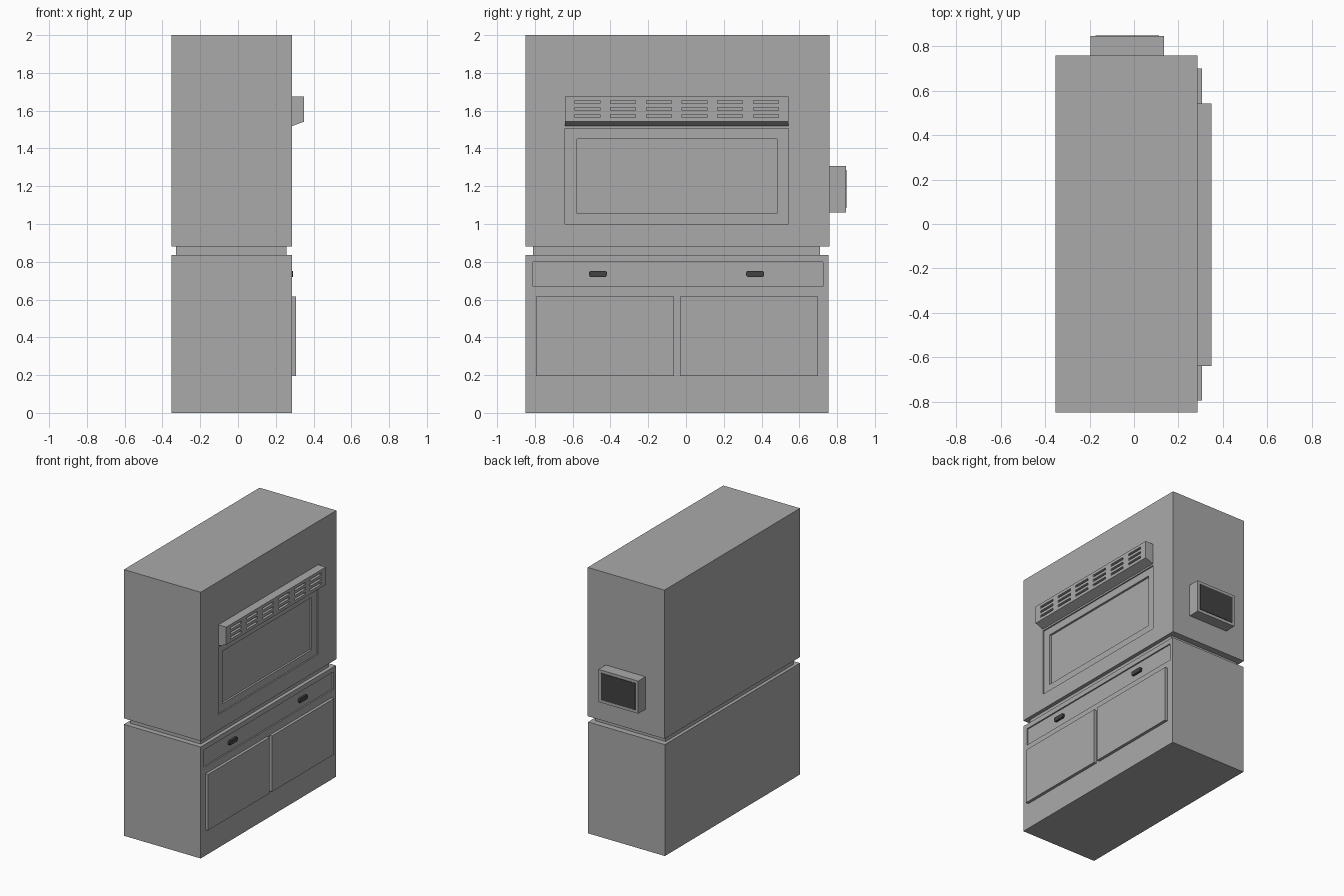
import bpy, bmesh
from mathutils import Matrix

if "Cube" in bpy.data.objects:
    bpy.data.objects.remove(bpy.data.objects["Cube"])


def material(name, v):
    m = bpy.data.materials.new(name)
    m.diffuse_color = (v, v, v, 1)
    m.use_nodes = True
    m.node_tree.nodes["Principled BSDF"].inputs["Base Color"].default_value = m.diffuse_color
    return m


GREY = material("cabinet grey", 0.40)
DARK = material("dark grey", 0.055)


def finish(name, bm, mat):
    bmesh.ops.recalc_face_normals(bm, faces=bm.faces)
    me = bpy.data.meshes.new(name)
    bm.to_mesh(me)
    bm.free()
    me.materials.append(mat)
    ob = bpy.data.objects.new(name, me)
    bpy.context.collection.objects.link(ob)
    return ob


def boxes(name, extents, mat=GREY):
    """One object from boxes given as (x0, x1, y0, y1, z0, z1)."""
    bm = bmesh.new()
    for x0, x1, y0, y1, z0, z1 in extents:
        place = Matrix.Translation(((x0 + x1) / 2, (y0 + y1) / 2, (z0 + z1) / 2))
        bmesh.ops.create_cube(bm, size=1, matrix=place @ Matrix.Diagonal((x1 - x0, y1 - y0, z1 - z0, 1)))
    return finish(name, bm, mat)


def prism(name, points, offset, mat):
    """Extrude a flat outline by an offset vector."""
    bm = bmesh.new()
    face = bm.faces.new([bm.verts.new(p) for p in points])
    ext = bmesh.ops.extrude_face_region(bm, geom=[face], use_keep_orig=True)
    bmesh.ops.translate(bm, vec=offset, verts=[v for v in ext["geom"] if isinstance(v, bmesh.types.BMVert)])
    return finish(name, bm, mat)


def cut(ob, extents):
    """Carve box-shaped recesses out of an object."""
    cutter = boxes("cutter", extents)
    cutter.hide_render = True
    mod = ob.modifiers.new("recess", "BOOLEAN")
    mod.operation = "DIFFERENCE"
    mod.solver = "EXACT"
    mod.object = cutter
    bpy.context.view_layer.objects.active = ob
    bpy.ops.object.modifier_apply(modifier=mod.name)
    bpy.data.objects.remove(cutter)


F = 0.285   # x of the working face
B = -0.353  # x of the rear face

# Upper cabinet with shallow door recess and deeper window
upper = boxes("upper_cabinet", [(B, F, -0.85, 0.76, 0.882, 2.0)])
cut(upper, [(F - 0.01, F + 0.1, -0.64, 0.543, 1.0, 1.505)])
cut(upper, [(F - 0.025, F + 0.1, -0.578, 0.482, 1.055, 1.45)])

# Recessed neck between the cabinets
boxes("neck", [(-0.328, 0.257, -0.81, 0.71, 0.83, 0.89)])

# Lower cabinet with drawer recess
lower = boxes("lower_cabinet", [(B, F, -0.85, 0.755, 0, 0.837)])
cut(lower, [(F - 0.01, F + 0.1, -0.81, 0.725, 0.67, 0.80)])

# Lower doors
for side, y in (("left", -0.795), ("right", -0.032)):
    boxes(side + "_door", [(F - 0.005, 0.307, y, y + 0.732, 0.195, 0.615)])

# Drawer handles: chamfered plates
for side, y in (("left", -0.466), ("right", 0.366)):
    outline = [(-0.048, -0.007), (-0.041, -0.016), (0.041, -0.016), (0.048, -0.007),
               (0.048, 0.007), (0.041, 0.016), (-0.041, 0.016), (-0.048, 0.007)]
    prism(side + "_handle", [(F - 0.012, y + a, 0.736 + b) for a, b in outline], (0.018, 0, 0), DARK)

# Vent hood with slanted underside and rows of slots
profile = [(F - 0.005, 1.675), (0.35, 1.675), (0.35, 1.542), (F - 0.005, 1.516)]
hood = prism("vent_hood", [(x, -0.64, z) for x, z in profile], (0, 1.183, 0), GREY)
cut(hood, [(0.33, 0.4, -0.588 + 0.189 * i, -0.456 + 0.189 * i, z - 0.008, z + 0.008)
           for i in range(6) for z in (1.573, 1.609, 1.645)])

# Side control box and its screen
boxes("control_box", [(-0.195, 0.135, 0.755, 0.846, 1.062, 1.307)])
boxes("control_screen", [(-0.173, 0.113, 0.842, 0.85, 1.084, 1.285)], DARK)
